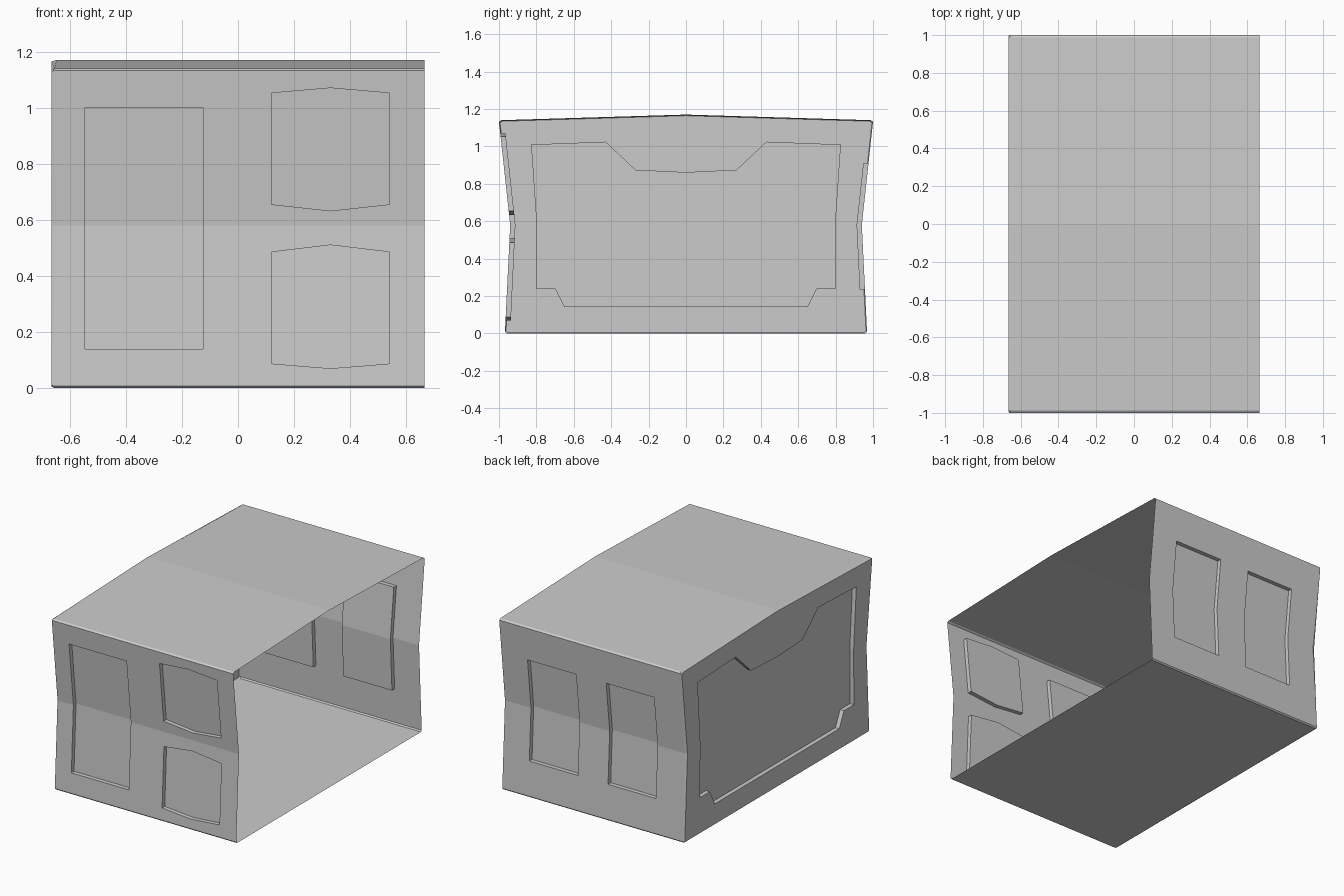
import bpy, bmesh

if "Cube" in bpy.data.objects:
    bpy.data.objects.remove(bpy.data.objects["Cube"])

HALF = 0.665      # half width in x
WAIST = 0.58      # height of the fold in the front and back walls
DEPTH = 0.028     # depth of the recessed panels


def wall_y(z):
    """Distance of the folded front/back wall from the middle."""
    if z < WAIST:
        return 0.968 + (0.94 - 0.968) * z / WAIST
    return 0.94 + (1.0 - 0.94) * (z - WAIST) / (1.132 - WAIST)


def make_object(name, bm):
    bmesh.ops.recalc_face_normals(bm, faces=bm.faces)
    mesh = bpy.data.meshes.new(name)
    bm.to_mesh(mesh)
    bm.free()
    ob = bpy.data.objects.new(name, mesh)
    bpy.context.collection.objects.link(ob)
    return ob


# Body cross-section: (y, z, x of the chamfered left rim)
half = [(0.96, 0.0, -0.655), (0.968, 0.008, -0.66), (0.94, WAIST, -0.648),
        (1.0, 1.132, -0.66), (0.988, 1.14, -0.655)]
section = half + [(0.0, 1.17, -0.647)] + [(-y, z, x) for y, z, x in reversed(half)]

bm = bmesh.new()
rings = [
    [bm.verts.new((-HALF, y * 0.994, 0.57 + (z - 0.57) * 0.99)) for y, z, x in section],
    [bm.verts.new((x, y, z)) for y, z, x in section],
    [bm.verts.new((HALF, y, z)) for y, z, x in section],
]
n = len(section)
for a, b in zip(rings, rings[1:]):
    for i in range(n):
        j = (i + 1) % n
        bm.faces.new((a[i], a[j], b[j], b[i]))
bm.faces.new(rings[0])
bm.faces.new(rings[2])
body = make_object("container_shell", bm)


def folded_cutter(name, outline, side):
    """Cutter whose floor follows the fold of the front (-1) or back (+1) wall."""
    bm = bmesh.new()
    bm.faces.new([bm.verts.new((x, 0, z)) for x, z in outline])
    if min(p[1] for p in outline) < WAIST < max(p[1] for p in outline):
        bmesh.ops.bisect_plane(bm, geom=bm.verts[:] + bm.edges[:] + bm.faces[:],
                               plane_co=(0, 0, WAIST), plane_no=(0, 0, 1))
    inner = bm.verts[:]
    ext = bmesh.ops.extrude_face_region(bm, geom=bm.faces[:], use_keep_orig=True)
    for v in inner:
        v.co.y = side * (wall_y(v.co.z) - DEPTH)
    for v in ext["geom"]:
        if isinstance(v, bmesh.types.BMVert):
            v.co.y = side * (wall_y(v.co.z) + 0.1)
    return make_object(name, bm)


def rect(x0, x1, z0, z1):
    return [(x0, z0), (x1, z0), (x1, z1), (x0, z1)]


def peaked(x0, x1, z0, z1, low, high):
    m = (x0 + x1) / 2
    return [(x0, z0), (m, low), (x1, z0), (x1, z1), (m, high), (x0, z1)]


# Front panels and back panels
cutters = [
    folded_cutter("front_tall_cutter", rect(-0.545, -0.125, 0.14, 1.0), -1),
    folded_cutter("front_upper_cutter", peaked(0.12, 0.54, 0.655, 1.052, 0.632, 1.07), -1),
    folded_cutter("front_lower_cutter", peaked(0.12, 0.54, 0.087, 0.485, 0.07, 0.51), -1),
    folded_cutter("back_cutter_a", rect(0.12, 0.475, 0.235, 0.91), 1),
    folded_cutter("back_cutter_b", rect(-0.45, -0.1, 0.235, 0.91), 1),
]

# Large notched panel in the left end
edge = [(0.65, 0.14), (0.70, 0.24), (0.803, 0.24), (0.80, 0.6), (0.828, 1.01),
        (0.43, 1.025), (0.27, 0.875)]
outline = edge + [(0.0, 0.862)] + [(-y, z) for y, z in reversed(edge)]
bm = bmesh.new()
near = [bm.verts.new((-HALF - 0.1, y, z)) for y, z in outline]
far = [bm.verts.new((-HALF + DEPTH, y, z)) for y, z in outline]
bm.faces.new(near)
bm.faces.new(far)
for i in range(len(outline)):
    j = (i + 1) % len(outline)
    bm.faces.new((near[i], near[j], far[j], far[i]))
cutters.append(make_object("left_end_cutter", bm))

# Cut the panels
for c in cutters:
    c.hide_render = True
    mod = body.modifiers.new(c.name, 'BOOLEAN')
    mod.operation = 'DIFFERENCE'
    mod.solver = 'EXACT'
    mod.object = c
bpy.context.view_layer.update()
dg = bpy.context.evaluated_depsgraph_get()
bm = bmesh.new()
bm.from_mesh(body.evaluated_get(dg).to_mesh())
body.modifiers.clear()
for c in cutters:
    bpy.data.objects.remove(c)

# Open the right end
cap = [f for f in bm.faces if all(v.co.x > HALF - 0.001 for v in f.verts)]
bmesh.ops.delete(bm, geom=cap, context='FACES')
bm.to_mesh(body.data)
bm.free()
body.data.update()
